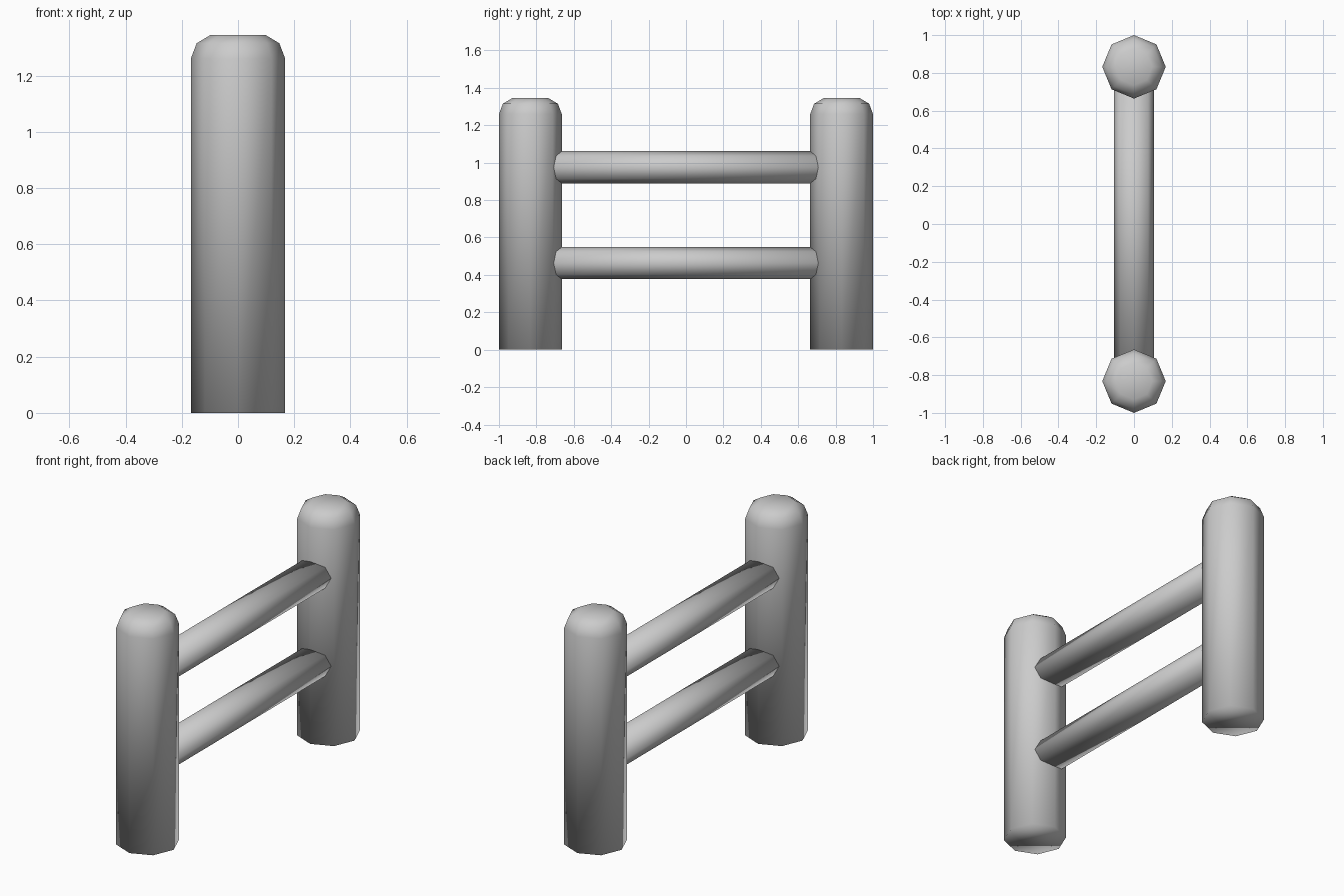
import bpy, bmesh
from math import cos, sin, tau

if "Cube" in bpy.data.objects:
    bpy.data.objects.remove(bpy.data.objects["Cube"])

SIDES = 8


def loft(name, rings):
    """Skin a list of equal-length point rings, cap both ends, shade smooth."""
    bm = bmesh.new()
    loops = [[bm.verts.new(p) for p in ring] for ring in rings]
    for a, b in zip(loops, loops[1:]):
        for i in range(SIDES):
            j = (i + 1) % SIDES
            bm.faces.new((a[i], a[j], b[j], b[i]))
    bm.faces.new(loops[0])
    bm.faces.new(loops[-1])
    bmesh.ops.recalc_face_normals(bm, faces=bm.faces)
    for f in bm.faces:
        f.smooth = True
    mesh = bpy.data.meshes.new(name)
    bm.to_mesh(mesh)
    bm.free()
    obj = bpy.data.objects.new(name, mesh)
    bpy.context.collection.objects.link(obj)
    return obj


angles = [tau * i / SIDES for i in range(SIDES)]

# Upright posts with rounded tops: (radius, height) profile
post_profile = [(0.168, 0), (0.168, 1.26), (0.147, 1.315), (0.097, 1.345)]
for name, y in (("front_post", -0.832), ("back_post", 0.832)):
    loft(name, [[(r * cos(a), y + r * sin(a), z) for a in angles]
                for r, z in post_profile])

# Oval rails running into both posts
for name, z in (("lower_rail", 0.463), ("upper_rail", 0.975)):
    loft(name, [[(0.105 * cos(a), y, z + 0.086 * sin(a)) for a in angles]
                for y in (-0.8, 0.8)])
